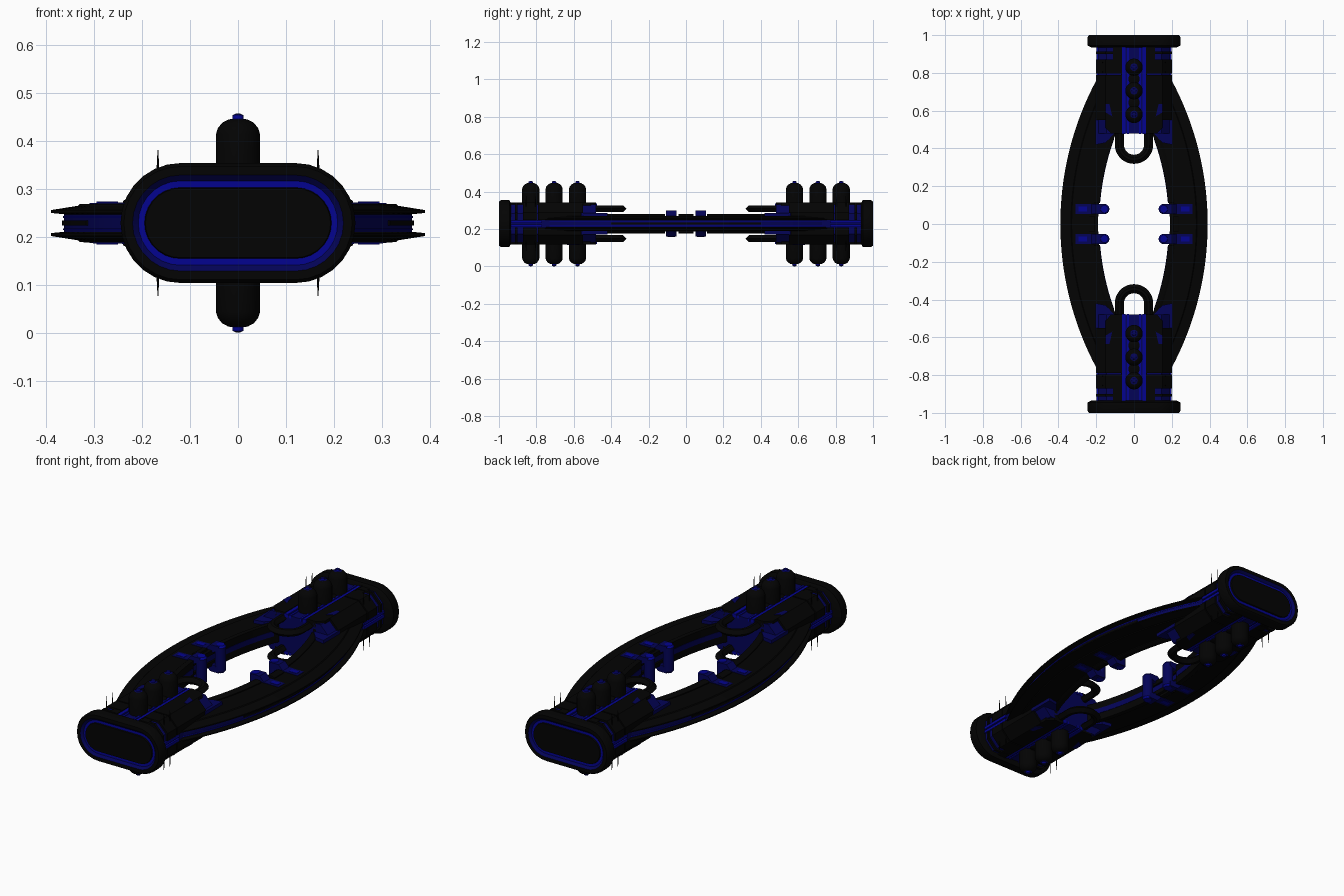
import bpy, bmesh, math

cube = bpy.data.objects.get("Cube")
if cube:
    bpy.data.objects.remove(cube, do_unlink=True)

MID = 0.2285  # height of the horizontal symmetry plane


def material(name, rgb):
    m = bpy.data.materials.new(name)
    m.use_nodes = True
    col = (*rgb, 1)
    m.diffuse_color = col
    m.node_tree.nodes["Principled BSDF"].inputs["Base Color"].default_value = col
    return m


MATS = [material("matte black", (0.001, 0.001, 0.001)),
        material("bright blue", (0.001, 0.001, 0.28)),
        material("dark blue", (0.001, 0.001, 0.095))]
BLACK, BLUE, DARK = 0, 1, 2


def loft(name, rings, mat=BLACK, bands=None, axes=(True, True, True), smooth=False):
    """Skin a list of closed rings, cap both ends and mirror about the centre."""
    bm = bmesh.new()
    rows = [[bm.verts.new(p) for p in r] for r in rings]
    n = len(rows[0])
    bm.faces.new(rows[0]).material_index = bands[0] if bands else mat
    bm.faces.new(rows[-1]).material_index = bands[-1] if bands else mat
    for k in range(len(rows) - 1):
        a, b = rows[k], rows[k + 1]
        for i in range(n):
            j = (i + 1) % n
            f = bm.faces.new((a[i], a[j], b[j], b[i]))
            f.material_index = bands[k] if bands else mat
    bmesh.ops.recalc_face_normals(bm, faces=bm.faces)
    me = bpy.data.meshes.new(name)
    bm.to_mesh(me)
    bm.free()
    for m in MATS:
        me.materials.append(m)
    ob = bpy.data.objects.new(name, me)
    bpy.context.collection.objects.link(ob)
    ob.location.z = MID
    mod = ob.modifiers.new("Mirror", 'MIRROR')
    mod.use_axis = axes
    mod.use_mirror_merge = False
    if smooth:
        bpy.ops.object.select_all(action='DESELECT')
        ob.select_set(True)
        bpy.context.view_layer.objects.active = ob
        bpy.ops.object.shade_smooth_by_angle(angle=math.radians(35))
    return ob


def prism_y(name, pts, y0, y1, mat=BLACK):
    return loft(name, [[(x, y, z) for x, z in pts] for y in (y0, y1)], mat)


def prism_z(name, pts, z0, z1, mat=BLACK):
    return loft(name, [[(x, y, z) for x, y in pts] for z in (z0, z1)], mat)


def box(name, x0, x1, y0, y1, z0, z1, mat=BLACK):
    return prism_z(name, [(x0, y0), (x1, y0), (x1, y1), (x0, y1)], z0, z1, mat)


def lathe(name, profile, x, y, sides, bands=None, axes=(True, True, True)):
    turn = [math.tau * i / sides for i in range(sides)]
    rings = [[(x + r * math.cos(t), y + r * math.sin(t), z) for t in turn] for r, z in profile]
    return loft(name, rings, BLACK, bands, axes, smooth=True)


def stadium(w, h, y, steps=14):
    ring = []
    for side, start in ((1, -math.pi / 2), (-1, math.pi / 2)):
        for i in range(steps + 1):
            t = start + math.pi * i / steps
            ring.append((side * (w - h) + h * math.cos(t), y, h * math.sin(t)))
    return ring


# End caps with an inset glowing ring
cap = [(.225, .105, .935), (.245, .125, .945), (.245, .125, .99), (.238, .118, 1),
       (.22, .1, 1), (.208, .088, .988), (.195, .074, .988), (.193, .072, .995), (.19, .069, .995)]
loft("end_cap", [stadium(*c) for c in cap],
     bands=[BLACK] * 4 + [DARK, BLUE, BLACK, BLACK], axes=(False, True, False), smooth=True)

# Housing core
core = [(0, 0), (.19, 0), (.19, .055), (.145, .102), (0, .102)]
prism_y("housing_core", core, .48, .945, DARK)

# Black armour shells and a narrow collar over the housing
shell = [(.068, .09), (.068, .112), (.15, .112), (.2, .06), (.2, .02), (.18, .02), (.18, .05), (.14, .09)]
for y0, y1 in ((.55, .79), (.797, .872), (.9, .914)):
    prism_y("armour_shell", shell, y0, y1)
box("collar_bridge", .068, .11, .87, .945, .09, .109)
prism_z("shell_nose", [(.068, .48), (.12, .48), (.15, .51), (.15, .55), (.068, .55)], .08, .112)
prism_z("shell_shoulder", [(.1, .48), (.12, .48), (.175, .54), (.175, .56), (.1, .56)], .03, .07)
prism_z("shell_inset", [(.115, .57), (.15, .59), (.15, .635), (.13, .635)], .11, .114, DARK)

# Channel under the capsules, with studs between them
box("channel_strip", .044, .063, .477, .945, .09, .108, BLUE)
box("channel_inner_strip", .026, .036, .477, .945, .09, .106, BLUE)
box("channel_rail", .063, .068, .48, .945, .09, .112)
box("side_strip", .18, .199, .77, .945, .004, .018, BLUE)
for y in (.6425, .7675):
    lathe("channel_stud", [(.03, .09), (.03, .107), (.024, .111)], 0, y, 16,
          axes=(False, True, True))

# Capsules above and below the housing, with a blue ring below each tip
dome = [(.046, .09), (.046, .185), (.042, .198), (.033, .209), (.02, .216),
        (.012, .217), (.011, .225), (.004, .2285)]
for y in (.58, .705, .83):
    lathe("capsule", dome, 0, y, 20, bands=[BLACK] * 4 + [DARK, BLUE, DARK],
          axes=(False, True, True))

# Thin needles near the ends
for y in (.805, .855):
    lathe("needle", [(.003, .06), (.0025, .12), (.0008, .152)], .167, y, 6)


# Curved side arms: outer plate, core, light strip and inner rail
def outer(y):
    return .39 - 1.615 + math.sqrt(1.615 ** 2 - y * y)


def inner(y):
    return max(.03, .19 - 1.325 + math.sqrt(1.325 ** 2 - y * y))


def arm(name, section, y0, y1, mat, steps=16):
    ys = [y0 + (y1 - y0) * i / steps for i in range(steps + 1)]
    return loft(name, [[(x, y, z) for x, z in section(inner(y), outer(y))] for y in ys],
                mat, smooth=True)


arm("arm_plate", lambda a, b: [(a, .018), (a, .041), (b - .06, .04), (b - .056, .036),
                               (b, .027), (b, .021), (b - .03, .018)], 0, .77, BLACK)
arm("arm_core", lambda a, b: [(a + .01, 0), (b - .027, 0), (b - .027, .019), (a + .01, .019)],
    0, .77, DARK)
arm("arm_light", lambda a, b: [(b - .04, .011), (b - .025, .011), (b - .025, .015), (b - .04, .015)],
    0, .77, BLUE)
arm("arm_seam", lambda a, b: [(b - .04, 0), (b - .023, 0), (b - .023, .005), (b - .04, .005)],
    0, .4, BLACK)
for y0, y1, dx in ((0, .04, .02), (.112, .5, 0)):
    arm("inner_rail", lambda a, b: [(a + dx - .004, 0), (a + dx + .03, 0), (a + dx + .03, .046),
                                    (a + dx + .02, .052), (a + dx - .004, .052)], y0, y1, BLACK, 8)
arm("inner_light", lambda a, b: [(a - .006, 0), (a, 0), (a, .014), (a - .006, .014)],
    .12, .45, DARK, 8)

# Blue wedges joining arms to housing
prism_z("joint_wedge", [(.1, .485), (.15, .43), (.203, .42), (.203, .56), (.1, .6)], .03, .058, DARK)

# Looped hooks at the mouth of each housing
path = [(math.sin(t), -math.cos(t)) for t in [math.pi / 2 * i / 10 for i in range(11)]]
tube = [(-.024, 0), (-.008, .018), (.006, .018), (.024, 0), (.006, -.018), (-.008, -.018)]
rings = [[((.0775 + o) * sx, .42 + (.0775 + o) * cy, .08 + h) for o, h in tube] for sx, cy in path]
rings.append([(.0775 + o, .54, .08 + h) for o, h in tube])
loft("hook_loop", rings, smooth=True)

# Blue clips gripping the arms
clip = [(.15, .045), (.15, .07), (.2, .07), (.224, .0435), (.31, .042), (.31, .03), (.19, .03)]
prism_y("clip_bar", clip, .052, .106, DARK)
box("clip_inlay", .25, .295, .066, .092, .03, .0445, BLUE)
lathe("clip_post", [(.027, 0), (.027, .062), (.02, .0715), (.018, .0715)], .157, .079, 14,
      bands=[DARK, BLUE, BLUE])
